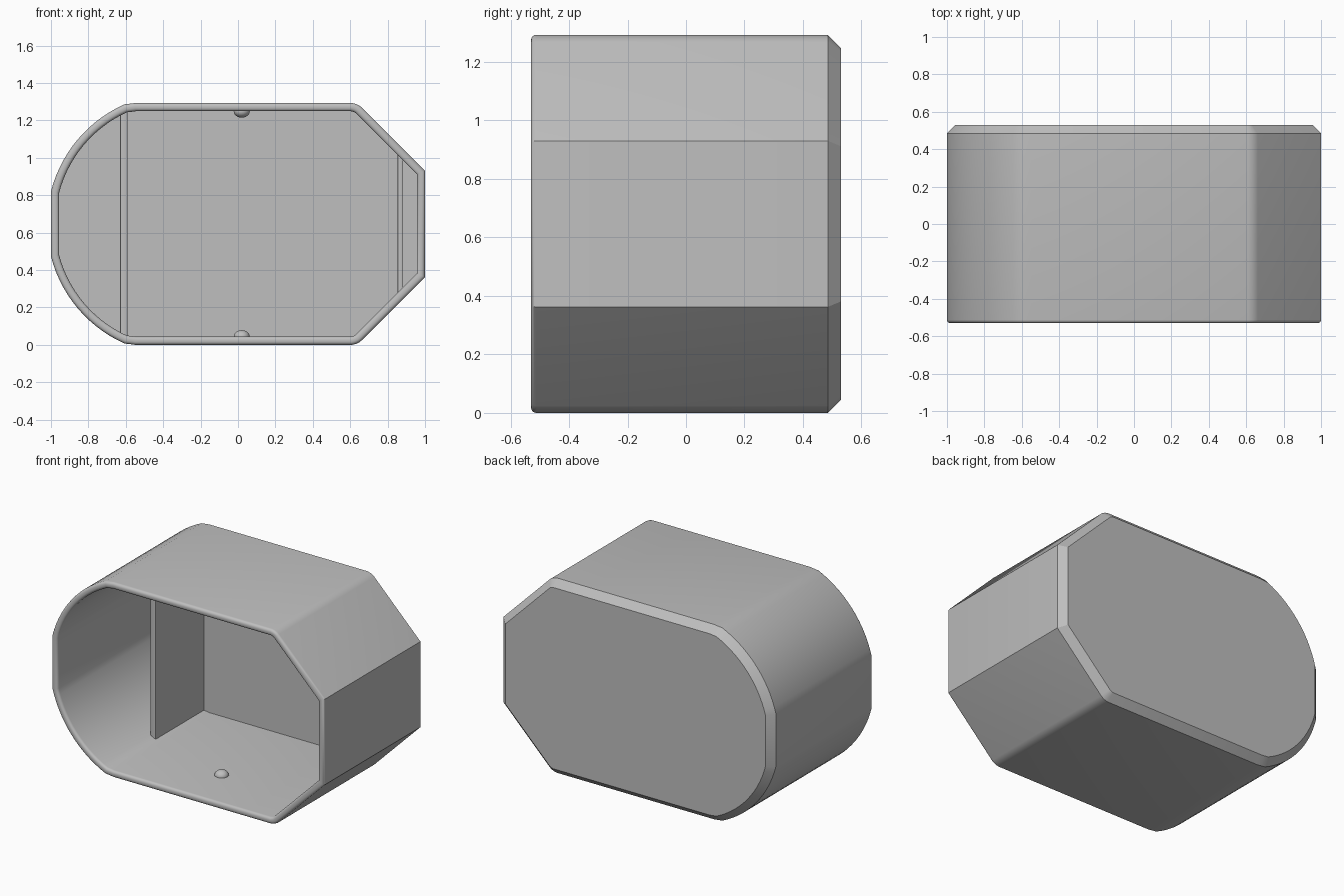
import bpy
import bmesh
import math
from mathutils import Vector

cube = bpy.data.objects.get("Cube")
if cube:
    bpy.data.objects.remove(cube, do_unlink=True)

MID, WALL = 0.6465, 0.044

grey = bpy.data.materials.new("light grey")
grey.use_nodes = True
COLOUR = (0.52, 0.52, 0.52, 1)
grey.diffuse_color = COLOUR
grey.node_tree.nodes["Principled BSDF"].inputs["Base Color"].default_value = COLOUR


def finish(bm, name, smooth=True):
    bmesh.ops.recalc_face_normals(bm, faces=bm.faces)
    mesh = bpy.data.meshes.new(name)
    bm.to_mesh(mesh)
    bm.free()
    mesh.materials.append(grey)
    obj = bpy.data.objects.new(name, mesh)
    bpy.context.collection.objects.link(obj)
    if smooth:
        bpy.ops.object.select_all(action='DESELECT')
        obj.select_set(True)
        bpy.context.view_layer.objects.active = obj
        bpy.ops.object.shade_smooth_by_angle(angle=math.radians(28))
    return obj


def outline():
    """Outer x/z profile: angled right end, curved left end, mirrored top to bottom."""
    upper = [(1, 0.284), (0.662, 0.622), (0.65, 0.632), (0.632, 0.641), (0.61, MID)]
    upper += [(-0.55, MID), (-0.575, 0.643)]
    radius, cx = 0.7, -0.322
    start, end = math.radians(114), math.acos((-1 - cx) / radius)
    for i in range(15):
        a = start + (end - start) * i / 14
        upper.append((cx + radius * math.cos(a), radius * math.sin(a)))
    lower = [(x, -z) for x, z in reversed(upper)]
    return [Vector(p) for p in upper + lower]


def inset(points, d):
    """Move a counter-clockwise outline inwards with mitred corners."""
    result = []
    for i, p in enumerate(points):
        a = (p - points[i - 1]).normalized()
        b = (points[(i + 1) % len(points)] - p).normalized()
        na, nb = Vector((-a.y, a.x)), Vector((-b.y, b.x))
        result.append(p + (na + nb) * d / (1 + na.dot(nb)))
    return result


# Open shell: back bevel, outer wall, rounded rim, inner wall, floor
sections = [(0.53, 0.045), (0.485, 0)]
half, r = WALL / 2, 0.018
for i in range(5):
    a = math.radians(90 * i / 4)
    sections.append((-0.53 + r * (1 - math.sin(a)), r * (1 - math.cos(a))))
for i in range(5):
    a = math.radians(90 * i / 4)
    sections.append((-0.53 + r * (1 - math.cos(a)), WALL - r * (1 - math.sin(a))))
sections.append((0.485, WALL))

bm = bmesh.new()
profile = outline()
loops = [[bm.verts.new((p.x, y, MID + p.y)) for p in inset(profile, d)]
         for y, d in sections]
for one, two in zip(loops, loops[1:]):
    for i in range(len(one)):
        j = (i + 1) % len(one)
        bm.faces.new((one[i], one[j], two[j], two[i]))
bm.faces.new(loops[0])
bm.faces.new(loops[-1])
finish(bm, "shell")


# Upright dividers standing on the back wall
def divider(name, x0, x1, height):
    bm = bmesh.new()
    bmesh.ops.create_cube(bm, size=1)
    for v in bm.verts:
        v.co = ((x0 + x1) / 2 + v.co.x * (x1 - x0),
                0.24 + v.co.y * 0.52,
                MID + v.co.z * height)
    edges = [e for e in bm.edges if all(v.co.y < 0 for v in e.verts)
             and abs(e.verts[0].co.z - e.verts[1].co.z) > 0.1]
    bmesh.ops.bevel(bm, geom=edges, offset=0.006, segments=2, affect='EDGES', profile=0.5)
    finish(bm, name)


divider("left_divider", -0.63, -0.59, 1.22)
divider("right_divider", 0.853, 0.883, 0.755)

# Small domed catches on the floor and ceiling
for name, side in (("lower_catch", -1), ("upper_catch", 1)):
    bm = bmesh.new()
    bmesh.ops.create_uvsphere(bm, u_segments=24, v_segments=12, radius=0.043)
    for v in bm.verts:
        v.co.z *= 0.8
        v.co += Vector((0.02, -0.2, MID + side * (MID - WALL)))
    finish(bm, name)
